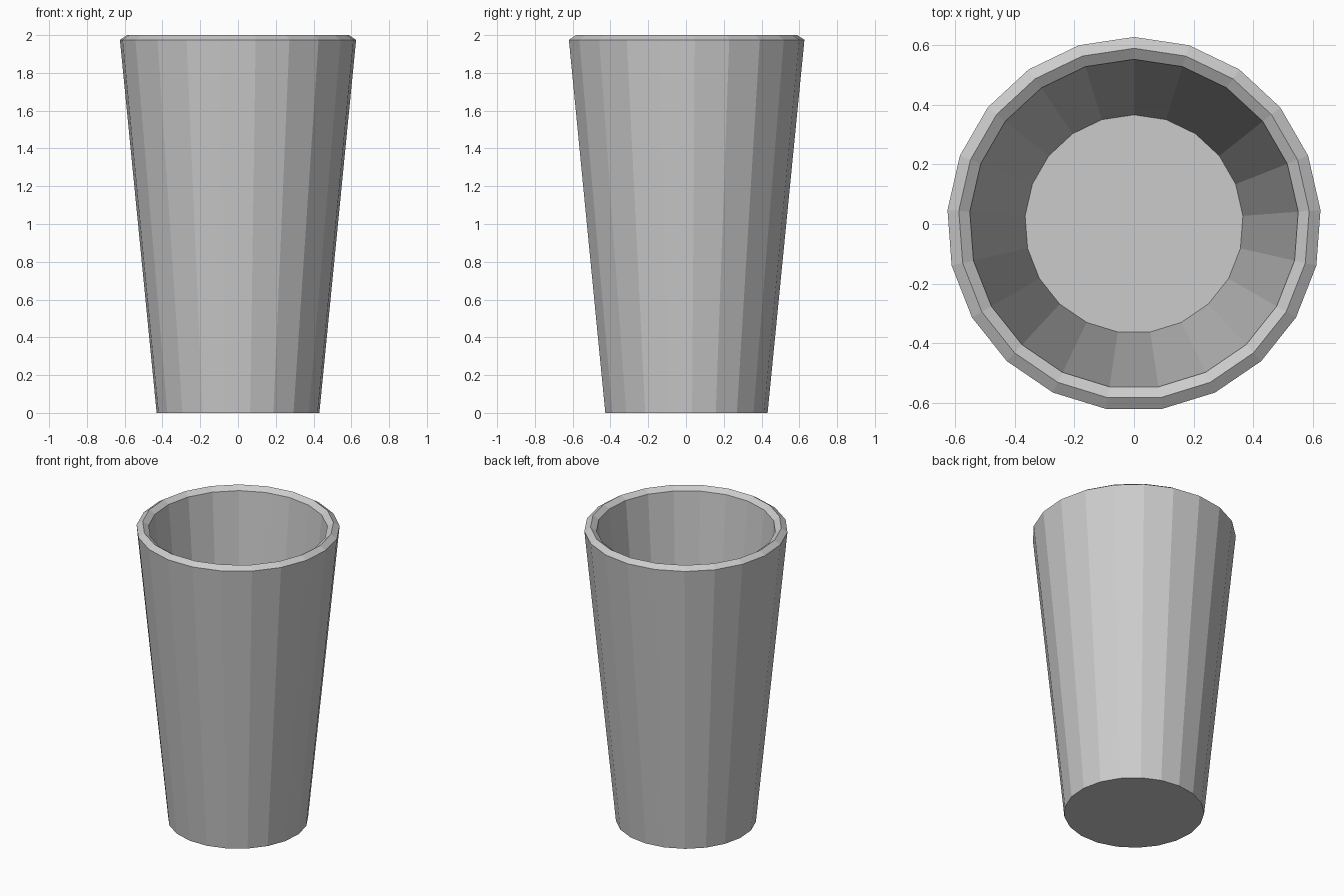
import bpy, bmesh
from math import sin, cos, tau

if "Cube" in bpy.data.objects:
    bpy.data.objects.remove(bpy.data.objects["Cube"])

SIDES = 21
# cup cross-section (radius, z): base, outer wall, peaked rim, inner wall, floor
PROFILE = [(0.432, 0.0), (0.627, 1.975), (0.589, 2.0), (0.552, 1.975), (0.366, 0.09)]

bm = bmesh.new()


def ring(radius, z):
    # first corner points to the back (+y)
    return [bm.verts.new((-radius * sin(tau * i / SIDES), radius * cos(tau * i / SIDES), z))
            for i in range(SIDES)]


rings = [ring(r, z) for r, z in PROFILE]

# walls and rim
for a, b in zip(rings, rings[1:]):
    for i in range(SIDES):
        j = (i + 1) % SIDES
        bm.faces.new((a[i], a[j], b[j], b[i]))

# underside and inner floor
bm.faces.new(rings[0][::-1])
bm.faces.new(rings[-1])
bmesh.ops.recalc_face_normals(bm, faces=bm.faces)

mesh = bpy.data.meshes.new("cup")
bm.to_mesh(mesh)
bm.free()
bpy.context.collection.objects.link(bpy.data.objects.new("cup", mesh))
